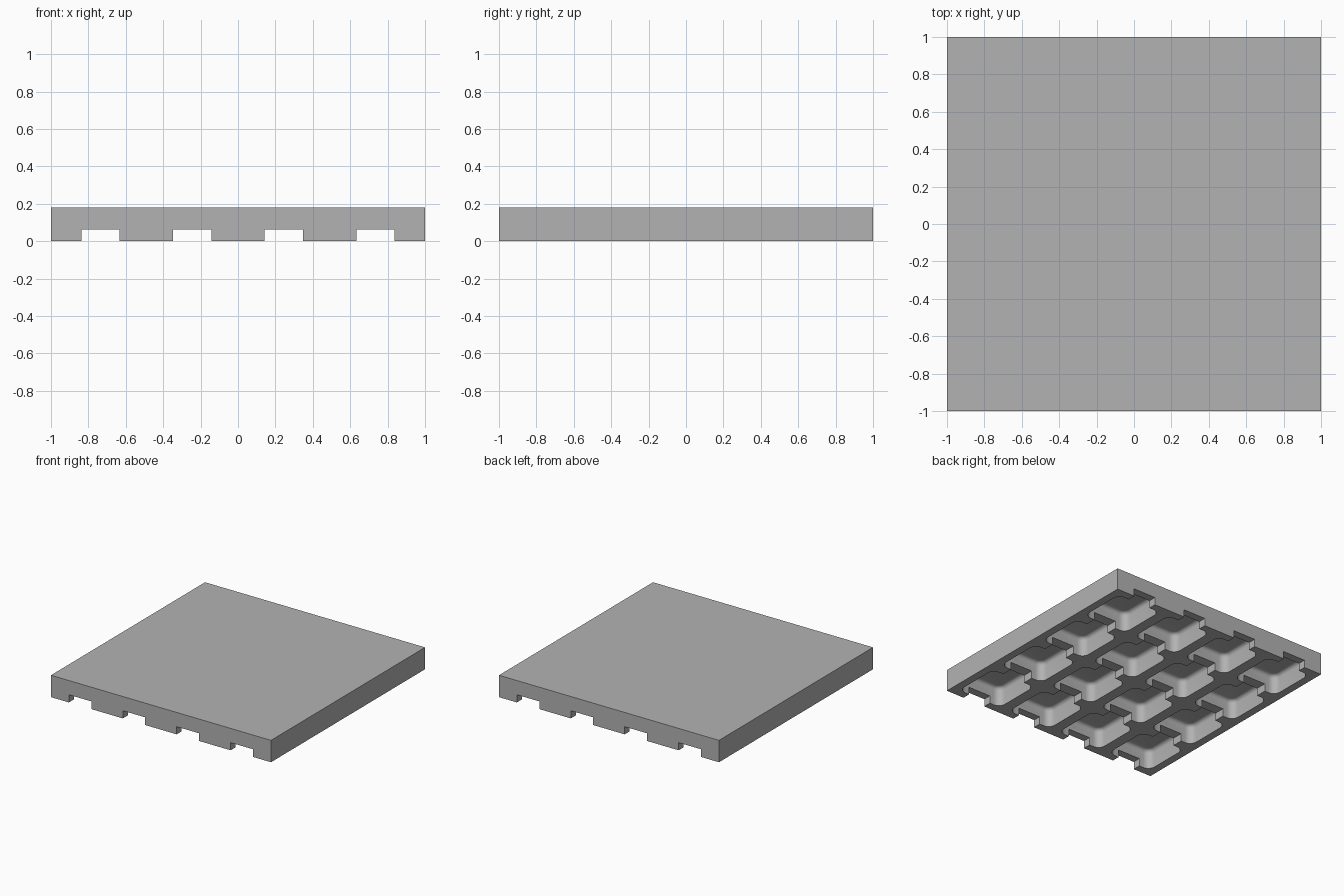
import bpy, bmesh, math
from mathutils import Matrix

cube = bpy.data.objects.get("Cube")
if cube:
    bpy.data.objects.remove(cube, do_unlink=True)

HEIGHT, GROOVE_TOP, POCKET_TOP = 0.18, 0.063, 0.16
PITCH, GROOVE_W, POCKET_W = 0.49, 0.204, 0.40
CENTRES = [(i - 1.5) * PITCH for i in range(4)]

grey = bpy.data.materials.new("grey")
grey.use_nodes = True
colour = (0.45, 0.45, 0.45, 1)
grey.diffuse_color = colour
grey.node_tree.nodes["Principled BSDF"].inputs["Base Color"].default_value = colour


def add_box(bm, x, y, z0, z1, sx, sy):
    mat = Matrix.Translation((x, y, (z0 + z1) / 2)) @ Matrix.Diagonal((sx, sy, z1 - z0, 1))
    return bmesh.ops.create_cube(bm, size=1, matrix=mat)["verts"]


def make_object(name, bm):
    mesh = bpy.data.meshes.new(name)
    bm.to_mesh(mesh)
    bm.free()
    mesh.materials.append(grey)
    obj = bpy.data.objects.new(name, mesh)
    bpy.context.collection.objects.link(obj)
    return obj


# Solid slab
bm = bmesh.new()
add_box(bm, 0, 0, 0, HEIGHT, 2, 2)
slab = make_object("slab", bm)

# Grooves running front to back under the slab
bm = bmesh.new()
for x in CENTRES:
    add_box(bm, x, 0, -0.1, GROOVE_TOP, GROOVE_W, 2.2)
grooves = make_object("groove_cutter", bm)

# Rounded pockets: soft upright corners, then a soft ceiling edge
bm = bmesh.new()
add_box(bm, 0, 0, -0.1, POCKET_TOP, POCKET_W, POCKET_W)
upright = [e for e in bm.edges if abs(e.verts[0].co.z - e.verts[1].co.z) > 0.1]
bmesh.ops.bevel(bm, geom=upright, offset=0.06, segments=6, profile=0.5, affect='EDGES')
rim = [e for e in bm.edges if all(v.co.z > POCKET_TOP - 0.001 for v in e.verts)]
bmesh.ops.bevel(bm, geom=rim, offset=0.03, segments=4, profile=0.5, affect='EDGES')
pocket = bm.verts[:] + bm.edges[:] + bm.faces[:]
for x in CENTRES:
    for y in CENTRES:
        copy = bmesh.ops.duplicate(bm, geom=pocket)["geom"]
        verts = [g for g in copy if isinstance(g, bmesh.types.BMVert)]
        bmesh.ops.translate(bm, vec=(x, y, 0), verts=verts)
bmesh.ops.delete(bm, geom=[g for g in pocket if isinstance(g, bmesh.types.BMVert)], context='VERTS')
pockets = make_object("pocket_cutter", bm)

# Cut the underside
bpy.ops.object.select_all(action='DESELECT')
bpy.context.view_layer.objects.active = slab
slab.select_set(True)
for cutter in (grooves, pockets):
    mod = slab.modifiers.new(cutter.name, 'BOOLEAN')
    mod.operation = 'DIFFERENCE'
    mod.solver = 'EXACT'
    mod.object = cutter
    bpy.ops.object.modifier_apply(modifier=mod.name)
    bpy.data.objects.remove(cutter, do_unlink=True)
bpy.ops.object.shade_smooth_by_angle(angle=math.radians(35))
